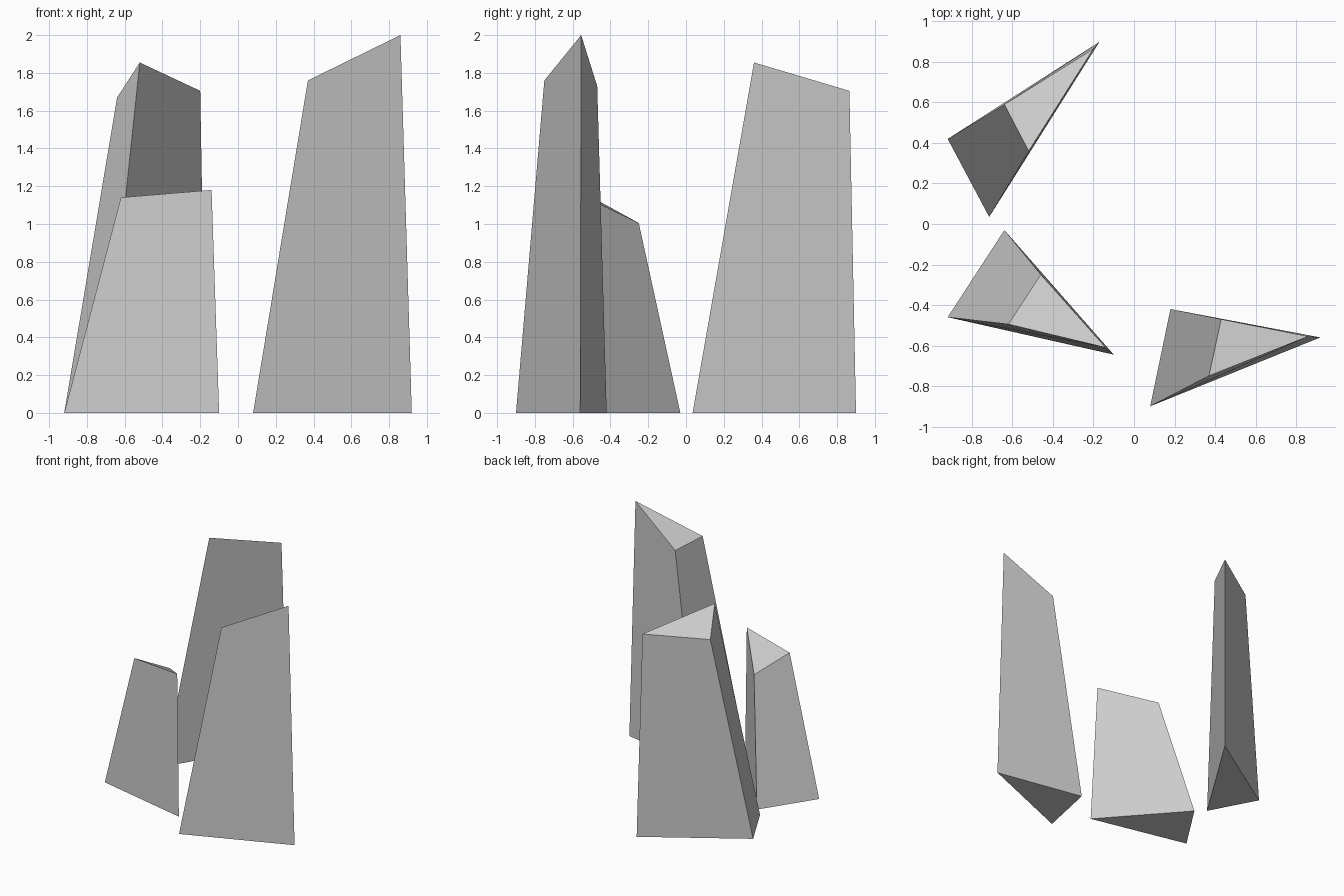
import bpy
import bmesh

if "Cube" in bpy.data.objects:
    bpy.data.objects.remove(bpy.data.objects["Cube"])


def crystal(name, base, top):
    """Tapered three-sided shard with a flat base and a slanted top."""
    bm = bmesh.new()
    low = [bm.verts.new((x, y, 0)) for x, y in base]
    high = [bm.verts.new(p) for p in top]
    bm.faces.new(low)
    bm.faces.new(high)
    for i in range(3):
        j = (i + 1) % 3
        bm.faces.new((low[i], low[j], high[j], high[i]))
    bmesh.ops.recalc_face_normals(bm, faces=bm.faces)
    mesh = bpy.data.meshes.new(name)
    bm.to_mesh(mesh)
    bm.free()
    bpy.context.collection.objects.link(bpy.data.objects.new(name, mesh))


# Back left shard
crystal("back_shard",
        [(-0.92, 0.42), (-0.715, 0.035), (-0.17, 0.90)],
        [(-0.64, 0.59, 1.67), (-0.52, 0.36, 1.855), (-0.20, 0.865, 1.705)])

# Short front left shard
crystal("short_shard",
        [(-0.64, -0.03), (-0.92, -0.46), (-0.10, -0.645)],
        [(-0.46, -0.25, 1.005), (-0.62, -0.495, 1.14), (-0.14, -0.61, 1.18)])

# Tall right shard
crystal("tall_shard",
        [(0.18, -0.42), (0.08, -0.90), (0.92, -0.56)],
        [(0.43, -0.47, 1.73), (0.37, -0.75, 1.76), (0.86, -0.555, 2.0)])
